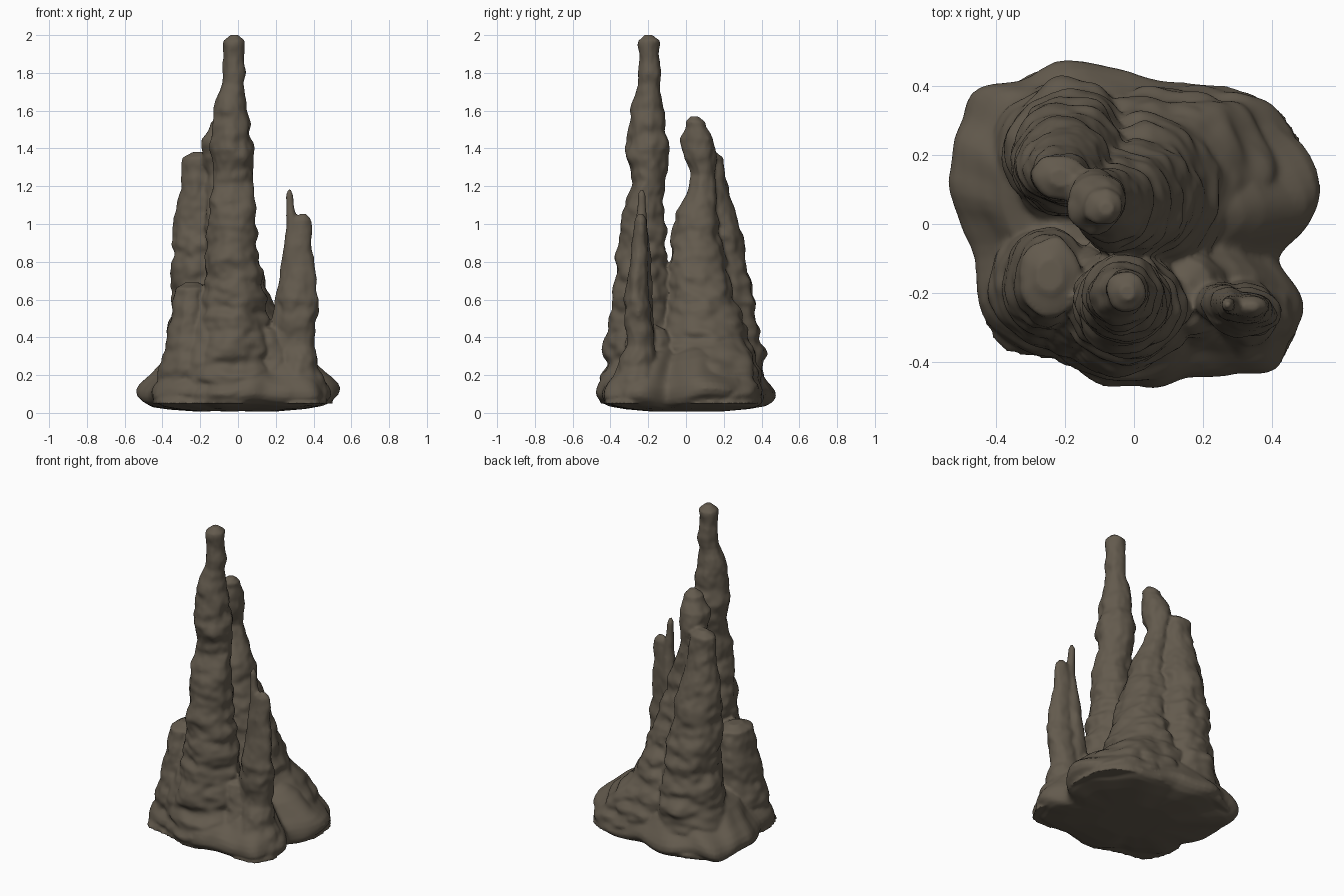
import bpy, bmesh, math
from mathutils import Vector, noise

STONE = bpy.data.materials.new("damp_brown_stone")
STONE.diffuse_color = (0.125, 0.103, 0.075, 1)
SIDES = 64


def sample(keys, z):
    """Interpolate (z, cx, cy, rx, ry) keys, listed from bottom to top."""
    for a, b in zip(keys, keys[1:]):
        if z <= b[0]:
            t = max(0, (z - a[0]) / (b[0] - a[0]))
            return [p + (q - p) * t for p, q in zip(a[1:], b[1:])]
    return keys[-1][1:]


def skin(bm, rings):
    rows = [[bm.verts.new(p) for p in ring] for ring in rings]
    for lo, hi in zip(rows, rows[1:]):
        n = len(lo)
        for i in range(n):
            bm.faces.new((lo[i], lo[(i + 1) % n], hi[(i + 1) % n], hi[i]))
    bm.faces.new(rows[0][::-1])
    bm.faces.new(rows[-1])


def stalagmite(bm, keys, seed, rough=1.0):
    """Lofted column with drip rings and lumps."""
    z0, z1 = keys[0][0], keys[-1][0]
    steps = int((z1 - z0) / 0.01)
    rings = []
    for k in range(steps + 1):
        z = z0 + (z1 - z0) * k / steps
        cx, cy, rx, ry = sample(keys, z)
        cap = min(1, math.sqrt(max(0.2, (z1 - z) / 0.03)))
        ring = []
        for i in range(SIDES):
            a = math.tau * i / SIDES
            c, s = math.cos(a), math.sin(a)
            drip = noise.noise(Vector((c * .7 + seed, s * .7, z * 14)))
            lump = noise.noise(Vector((c * 1.7, s * 1.7 + seed, z * 6)))
            fine = noise.noise(Vector((c * 3, s * 3 + seed, z * 24)))
            f = cap * (1 + rough * (.2 * drip + .13 * lump + .08 * fine))
            ring.append((cx + rx * f * c, cy + ry * f * s, z))
        rings.append(ring)
    skin(bm, rings)


bm = bmesh.new()

# lumpy foot slab, from its plan outline, cut finer and rounded
plan = [(-.54, .2), (-.52, .31), (-.45, .395), (-.3, .43), (-.15, .48), (0, .445), (.08, .4),
        (.2, .415), (.34, .39), (.42, .29), (.5, .2), (.545, .07), (.5, -.03), (.4, -.1),
        (.45, -.15), (.495, -.2), (.495, -.3), (.42, -.42), (.34, -.44), (.2, -.43),
        (.12, -.465), (0, -.475), (-.15, -.445), (-.22, -.38), (-.32, -.375), (-.445, -.28),
        (-.46, -.1), (-.535, .05)]
plan = [Vector(p) for p in reversed(plan)]
for _ in range(2):
    n = len(plan)
    plan = [q for i in range(n) for q in
            (plan[i] * .75 + (plan[i - 1] + plan[(i + 1) % n]) * .125,
             (plan[i] + plan[(i + 1) % n]) / 2)]
slab = []
for z, f in [(.008, .4), (.022, .7), (.038, .88), (.06, .96), (.085, 1), (.115, 1), (.145, .97),
             (.175, .92), (.205, .86), (.24, .8), (.28, .72), (.32, .6), (.35, .45)]:
    ring = []
    for p in plan:
        g = f * (1 + .07 * noise.noise(Vector((p.x * 7, p.y * 7, z * 9))))
        dz = .035 * noise.noise(Vector((p.x * 4, p.y * 4, 2))) * min(1, z / .06)
        ring.append((p.x * g, p.y * g, max(.004, z + dz)))
    slab.append(ring)
skin(bm, slab)

# tall front column
stalagmite(bm, [(.05, -.03, -.24, .23, .21), (.2, -.03, -.25, .22, .2), (.4, -.02, -.245, .185, .175),
                (.6, -.02, -.24, .162, .15), (.8, -.025, -.235, .145, .13), (1, -.03, -.23, .125, .118),
                (1.12, -.03, -.225, .118, .102), (1.22, -.03, -.2, .103, .088), (1.3, -.03, -.203, .107, .1),
                (1.4, -.03, -.205, .112, .113), (1.5, -.035, -.205, .096, .093), (1.6, -.043, -.205, .09, .087),
                (1.68, -.035, -.2, .073, .072), (1.74, -.025, -.198, .06, .058), (1.8, -.023, -.197, .06, .06),
                (1.88, -.02, -.197, .052, .054), (1.95, -.02, -.2, .058, .058), (2, -.02, -.2, .052, .052)], 3, .8)

# back column, leaning right as it descends
stalagmite(bm, [(.05, .1, .12, .3, .28), (.3, .06, .11, .25, .25), (.5, .03, .09, .18, .21),
                (.7, -.01, .065, .155, .165), (.9, -.05, .055, .125, .133), (1.05, -.07, .06, .1, .112),
                (1.15, -.085, .08, .08, .08), (1.26, -.1, .09, .062, .06), (1.35, -.105, .075, .078, .08),
                (1.45, -.105, .06, .082, .088), (1.51, -.09, .05, .055, .055), (1.57, -.08, .045, .048, .055)], 11, .8)

# back left column
stalagmite(bm, [(.05, -.21, .18, .25, .25), (.3, -.19, .2, .2, .21), (.5, -.19, .2, .17, .18),
                (.7, -.2, .19, .155, .155), (.9, -.21, .17, .14, .13), (1.05, -.215, .16, .12, .105),
                (1.2, -.21, .145, .09, .08), (1.32, -.215, .135, .082, .065), (1.38, -.21, .135, .08, .06)], 23, .8)

# left stub, and the flow joining it to the front column
stalagmite(bm, [(.05, -.27, -.18, .19, .2), (.3, -.26, -.18, .145, .165), (.5, -.25, -.16, .103, .14),
                (.62, -.245, -.15, .09, .12), (.69, -.245, -.15, .085, .11)], 31, .7)
stalagmite(bm, [(.05, -.16, -.23, .2, .19), (.3, -.15, -.23, .15, .155), (.5, -.14, -.2, .1, .13),
                (.6, -.13, -.18, .06, .08)], 37, .7)

# right twin-tipped column and its thin spike
stalagmite(bm, [(.05, .33, -.28, .15, .15), (.2, .33, -.26, .115, .12), (.35, .31, -.24, .085, .075),
                (.48, .31, -.25, .1, .07), (.6, .32, -.262, .105, .07), (.72, .325, -.252, .085, .052),
                (.85, .325, -.245, .075, .045), (.98, .335, -.24, .054, .035), (1.055, .345, -.24, .042, .03)], 41, .8)
stalagmite(bm, [(.3, .24, -.23, .08, .07), (.55, .25, -.23, .06, .055), (.8, .275, -.23, .045, .045),
                (1, .287, -.235, .03, .03), (1.1, .276, -.235, .02, .022), (1.185, .272, -.235, .018, .02)], 47, .6)

# flowstone shelves: stepped back-right apron, and saddle at the front right
stalagmite(bm, [(.05, .23, .13, .3, .27), (.2, .19, .13, .25, .25), (.32, .13, .13, .18, .21), (.42, .1, .13, .1, .16)], 53, .7)
stalagmite(bm, [(.05, .17, -.2, .17, .2), (.3, .17, -.2, .12, .13), (.47, .14, -.2, .07, .09)], 59, .7)

bmesh.ops.recalc_face_normals(bm, faces=bm.faces[:])
mesh = bpy.data.meshes.new("stalagmite_cluster")
bm.to_mesh(mesh)
bm.free()
mesh.materials.append(STONE)
rock = bpy.data.objects.new("stalagmite_cluster", mesh)
bpy.context.collection.objects.link(rock)

# fuse everything into one skin and soften it
fuse = rock.modifiers.new("fuse", 'REMESH')
fuse.mode = 'VOXEL'
fuse.voxel_size = 0.01
fuse.use_smooth_shade = True
soft = rock.modifiers.new("soften", 'SMOOTH')
soft.factor = 0.5
soft.iterations = 2
